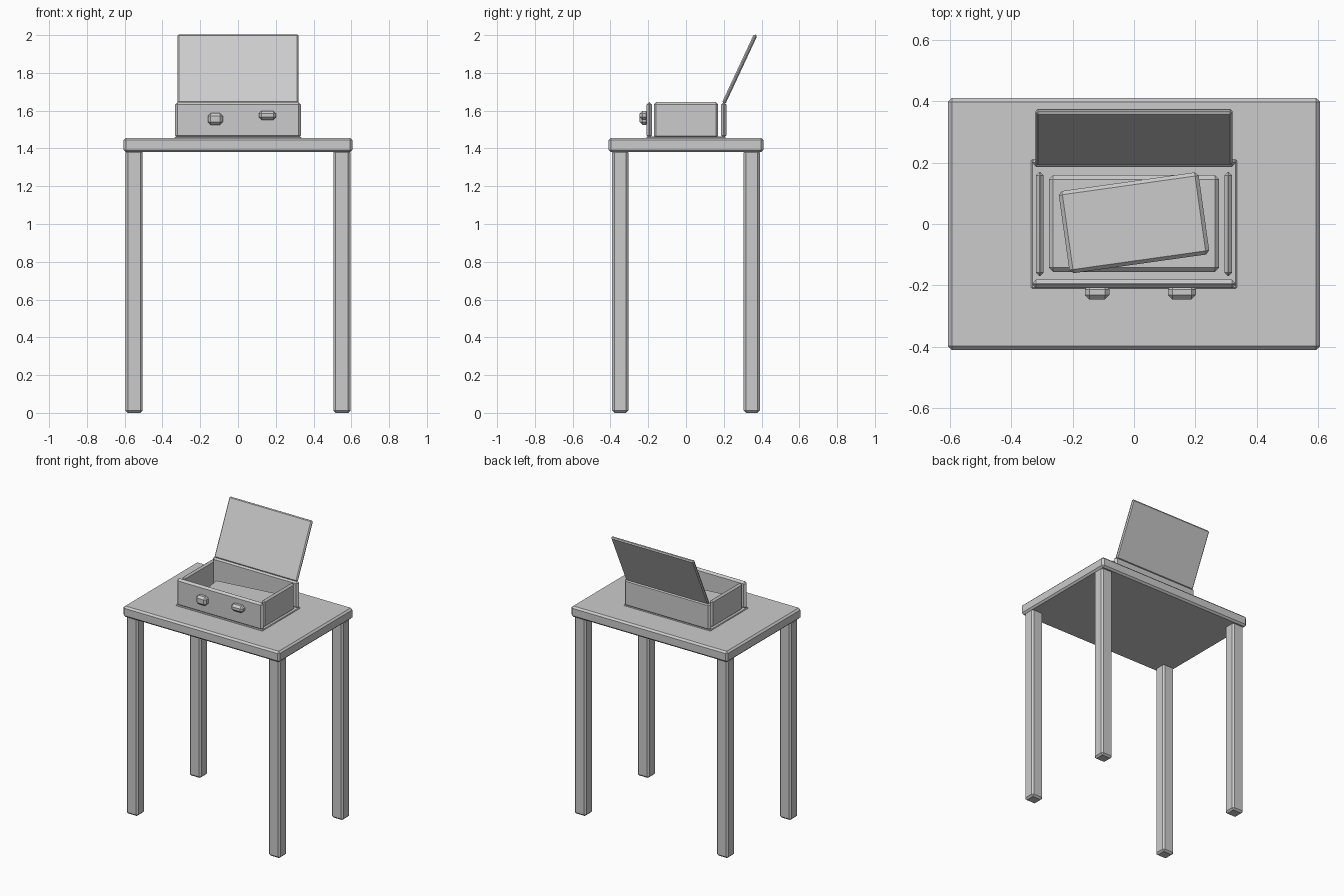
import bpy
from math import radians

cube = bpy.data.objects.get("Cube")
if cube:
    bpy.data.objects.remove(cube, do_unlink=True)

GREY = (0.6, 0.6, 0.6, 1.0)
grey = bpy.data.materials.new("plain grey")
grey.diffuse_color = GREY
grey.use_nodes = True
grey.node_tree.nodes["Principled BSDF"].inputs["Base Color"].default_value = GREY


def block(name, centre, size, bevel=0.012, rotation=(0, 0, 0)):
    """Chamfered box given by its centre, full size and rotation in degrees."""
    bpy.ops.mesh.primitive_cube_add(size=1, location=centre)
    obj = bpy.context.object
    obj.name = name
    obj.scale = size
    bpy.ops.object.transform_apply(location=False, rotation=False, scale=True)
    obj.rotation_euler = [radians(a) for a in rotation]
    obj.data.materials.append(grey)
    mod = obj.modifiers.new("chamfer", "BEVEL")
    mod.width = bevel
    mod.segments = 1
    mod.limit_method = "NONE"
    return obj


# Table
block("table_top", (0, 0, 1.418), (1.21, 0.82, 0.075))
for side, x in (("right", -0.55), ("left", 0.55)):
    for end, y in (("front", -0.348), ("back", 0.348)):
        block(f"{end}_{side}_leg", (x, y, 0.695), (0.09, 0.085, 1.39))

# Open box: floor and four separate walls with ridged edges
block("box_floor", (0, 0, 1.452), (0.67, 0.42, 0.02), 0.004)
for name, y in (("box_front", -0.195), ("box_back", 0.2)):
    block(name, (0, y, 1.55), (0.665, 0.028, 0.19), 0.0135)
for side, x in (("right", -0.307), ("left", 0.307)):
    block(f"box_{side}_side", (x, 0, 1.55), (0.025, 0.34, 0.19), 0.012)

# Lid, leaning back from the rear wall
block("box_lid", (0, 0.284, 1.82), (0.64, 0.02, 0.4), 0.007, (-25, 0, 0))

# Two stacked slabs inside the box
block("lower_slab", (0, 0.002, 1.48), (0.555, 0.315, 0.045), 0.014)
block("upper_slab", (0, 0.004, 1.52), (0.46, 0.27, 0.04), 0.012, (0, 0, 8))

# Knobs on the front wall
block("right_knob", (-0.12, -0.222, 1.556), (0.08, 0.048, 0.062), 0.015)
block("left_knob", (0.156, -0.222, 1.575), (0.092, 0.048, 0.048), 0.015)
